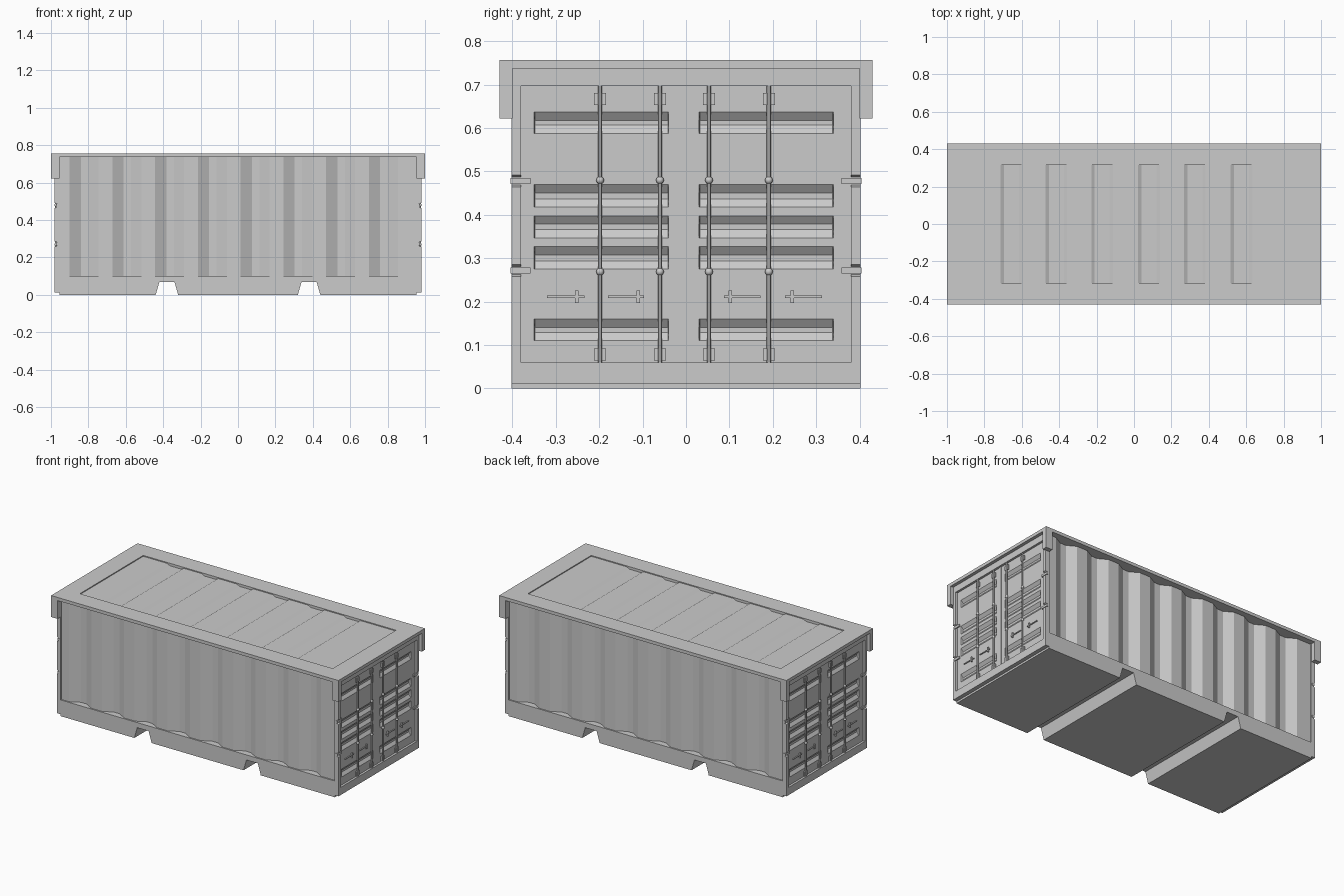
import bpy, math
from mathutils import Matrix

if "Cube" in bpy.data.objects:
    bpy.data.objects.remove(bpy.data.objects["Cube"])


def make(name, verts, faces):
    me = bpy.data.meshes.new(name)
    me.from_pydata(verts, [], faces)
    ob = bpy.data.objects.new(name, me)
    bpy.context.collection.objects.link(ob)
    return ob


def box(name, x0, x1, y0, y1, z0, z1):
    return prism(name, [(x0, z0), (x1, z0), (x1, z1), (x0, z1)], y0, y1)


def prism(name, prof, y0, y1):
    # x-z outline (counter-clockwise seen from the front) extruded along y
    n = len(prof)
    verts = [(x, y0, z) for x, z in prof] + [(x, y1, z) for x, z in prof]
    faces = [list(range(n)), list(range(2 * n - 1, n - 1, -1))]
    faces += [[(i + 1) % n, i, n + i, n + (i + 1) % n] for i in range(n)]
    return make(name, verts, faces)


def sheet(name, us, vs, f):
    # rectangular grid of quads placed by f(u, v)
    m = len(vs)
    verts = [f(u, v) for u in us for v in vs]
    faces = [(i * m + j, (i + 1) * m + j, (i + 1) * m + j + 1, i * m + j + 1)
             for i in range(len(us) - 1) for j in range(m - 1)]
    return make(name, verts, faces)


def place(name, loc):
    ob = bpy.context.object
    ob.name = name
    bpy.ops.object.shade_smooth()
    return ob


# Base with two forklift slots, and the thin foot step around its rim
base = [(-0.98, 0.012), (-0.955, 0.012), (-0.955, 0)]
for c in (-0.38, 0.38):
    base += [(c - 0.06, 0), (c - 0.04, 0.07), (c + 0.04, 0.07), (c + 0.06, 0)]
base += [(0.955, 0), (0.955, 0.012), (0.98, 0.012), (0.98, 0.06),
         (0.955, 0.06), (0.955, 0.102), (-0.955, 0.102), (-0.955, 0.06), (-0.98, 0.06)]
prism("base", base, -0.402, 0.402)

# Roof rim
for s in (-1, 1):
    a, b = sorted((s * 0.88, s * 1.0))
    box("roof_end_rim", a, b, -0.43, 0.43, 0.737, 0.757)
    a, b = sorted((s * 0.315, s * 0.43))
    box("roof_side_rim", -0.88, 0.88, a, b, 0.737, 0.757)

# Recessed roof panel with cross grooves
roof = {-0.88: 0.751, 0.88: 0.751}
for c in (-0.655, -0.415, -0.17, 0.08, 0.325, 0.575):
    roof.update({c - 0.058: 0.751, c - 0.04: 0.741, c + 0.04: 0.741, c + 0.058: 0.751})
sheet("roof_panel", sorted(roof), [-0.315, 0.315], lambda x, y: (x, y, roof[x]))

# Everything below is one half; it is copied with a half turn at the end
half = []

# Corrugated long wall
wall = {-0.957: -0.394, 0.957: -0.394}
for k in range(8):
    x = -0.9 + 0.2286 * k
    wall.update({x: -0.394, x + 0.06: -0.362, x + 0.1: -0.362, x + 0.155: -0.394})
half.append(sheet("side_wall", sorted(wall), [0.1, 0.738], lambda x, z: (x, wall[x], z)))

# Corner posts with hinge notches, and roof corner caps
post = [(0.953, 0.05), (0.98, 0.05)]
for z in (0.272, 0.478):
    post += [(0.98, z - 0.014), (0.968, z - 0.009), (0.968, z + 0.009), (0.98, z + 0.014)]
post += [(0.98, 0.738), (0.953, 0.738)]
for s in (-1, 1):
    a, b = sorted((s * 0.38, s * 0.402))
    half.append(prism("corner_post", post, a, b))
    a, b = sorted((s * 0.4, s * 0.43))
    half.append(box("roof_corner_cap", 0.955, 1.0, a, b, 0.622, 0.74))
    for z in (0.272, 0.478):
        a, b = sorted((s * 0.358, s * 0.404))
        half.append(box("hinge", 0.96, 0.974, a, b, z - 0.007, z + 0.007))
half.append(box("door_header", 0.953, 0.98, -0.38, 0.38, 0.697, 0.738))

# Door leaves with pressed horizontal grooves
DOOR, GROOVE = 0.966, 0.952
depth = {0.058: DOOR, 0.698: DOOR}
for lo, hi in ((0.11, 0.16), (0.275, 0.327), (0.347, 0.398), (0.418, 0.47), (0.588, 0.637)):
    depth.update({lo: DOOR, lo + 0.019: GROOVE, hi - 0.019: GROOVE, hi: DOOR})
for y0, g0, g1, y1 in ((-0.382, -0.35, -0.04, -0.004), (-0.004, 0.03, 0.34, 0.382)):
    half.append(sheet("door_leaf", [y0, g0, g0 + 0.002, g1 - 0.002, g1, y1], sorted(depth),
                      lambda y, z: (depth[z] if g0 < y < g1 else DOOR, y, z)))
half.append(box("door_seam", 0.96, 0.969, -0.01, 0.002, 0.06, 0.697))

# Locking bars with brackets and guide knobs
for y in (-0.198, -0.06, 0.053, 0.191):
    bpy.ops.mesh.primitive_cylinder_add(vertices=12, radius=0.005, depth=0.637,
                                        location=(0.973, y, 0.3785))
    bar = bpy.context.object
    bar.name = "locking_bar"
    bpy.ops.object.shade_smooth_by_angle()
    half.append(bar)
    for z in (0.078, 0.667):
        half.append(box("bar_bracket", 0.962, 0.974, y - 0.014, y + 0.014, z - 0.014, z + 0.014))
    for z in (0.269, 0.48):
        bpy.ops.mesh.primitive_uv_sphere_add(segments=12, ring_count=8, radius=0.009,
                                             location=(0.973, y, z))
        half.append(place("bar_knob", None))

# Door handles with their catches
for y0, y1, c in ((-0.32, -0.234, -0.252), (-0.18, -0.097, -0.11),
                  (0.088, 0.172, 0.102), (0.228, 0.313, 0.245)):
    half.append(box("door_handle", 0.964, 0.972, y0, y1, 0.209, 0.214))
    half.append(box("handle_catch", 0.964, 0.975, c - 0.004, c + 0.004, 0.197, 0.226))

# Half-turn copies form the other end and the other long wall
turn = Matrix.Rotation(math.pi, 4, 'Z')
bpy.context.view_layer.update()
for ob in half:
    twin = ob.copy()
    bpy.context.collection.objects.link(twin)
    twin.matrix_world = turn @ ob.matrix_world
